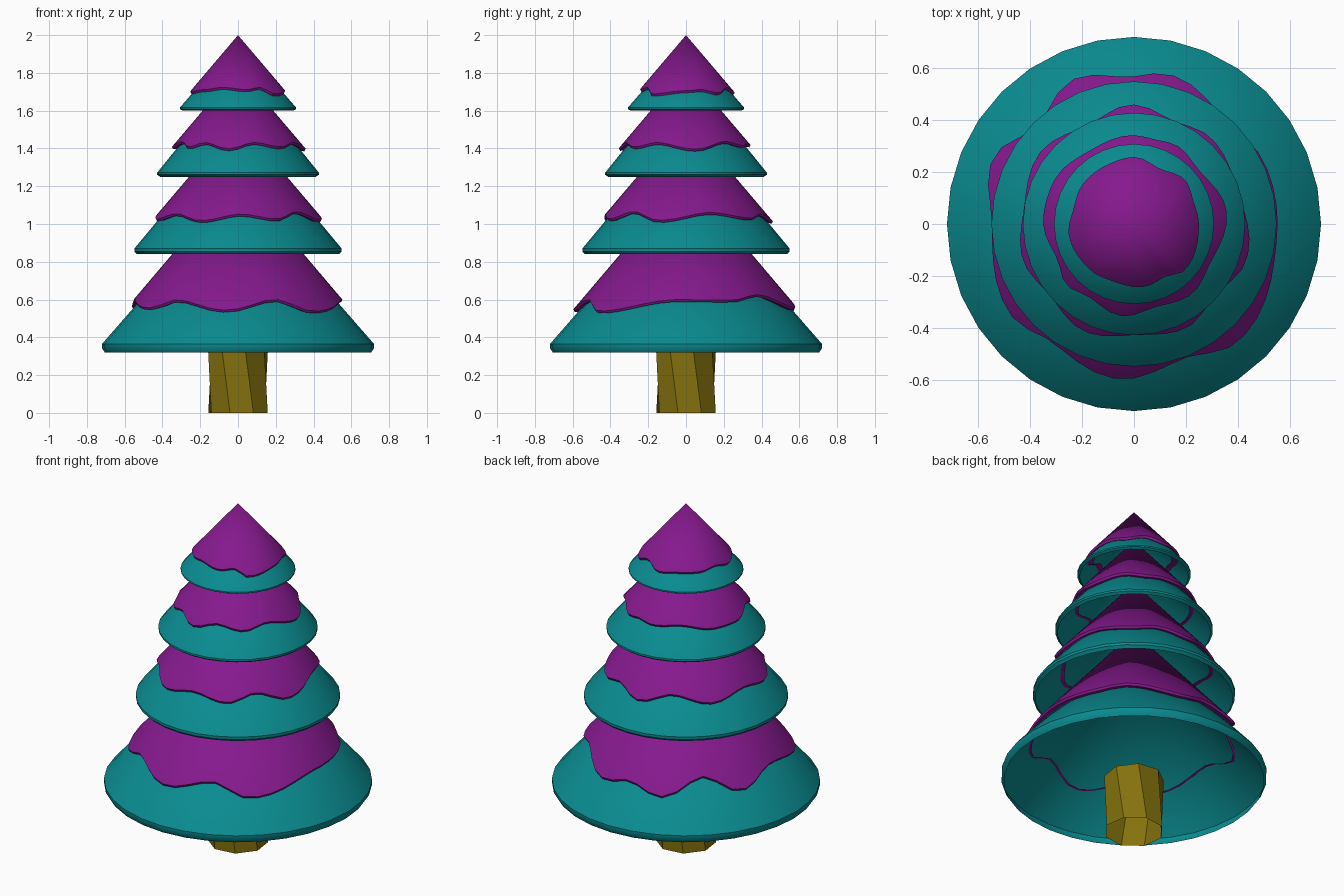
import bpy, bmesh
from math import sin, cos, pi, radians

if "Cube" in bpy.data.objects:
    bpy.data.objects.remove(bpy.data.objects["Cube"])

SEG = 32


def material(name, rgb):
    m = bpy.data.materials.new(name)
    m.diffuse_color = (*rgb, 1)
    m.use_nodes = True
    m.node_tree.nodes["Principled BSDF"].inputs["Base Color"].default_value = m.diffuse_color
    return m


TEAL = material("teal", (0.003, 0.26, 0.28))
PURPLE = material("purple", (0.235, 0.01, 0.27))
WOOD = material("wood", (0.23, 0.165, 0.004))


def loft(name, rings, mat, start=None, smooth=True):
    """Skin rings of points; start is the height of a closing tip."""
    bm = bmesh.new()
    loops = [[bm.verts.new(p) for p in ring] for ring in rings]
    n = len(loops[0])
    for a, b in zip(loops, loops[1:]):
        for i in range(n):
            j = (i + 1) % n
            bm.faces.new((a[i], b[i], b[j], a[j]))
    if start is not None:
        v = bm.verts.new((0, 0, start))
        for i in range(n):
            bm.faces.new((v, loops[0][i], loops[0][(i + 1) % n]))
    me = bpy.data.meshes.new(name)
    bm.to_mesh(me)
    bm.free()
    me.materials.append(mat)
    ob = bpy.data.objects.new(name, me)
    bpy.context.collection.objects.link(ob)
    if smooth:
        bpy.ops.object.select_all(action='DESELECT')
        bpy.context.view_layer.objects.active = ob
        ob.select_set(True)
        bpy.ops.object.shade_smooth_by_angle(angle=radians(35))
    return ob


def circle(r, z, n=SEG, offset=0.0):
    return [(r * cos(offset + 2 * pi * i / n), r * sin(offset + 2 * pi * i / n), z)
            for i in range(n)]


def edge_radius(wave, deg):
    """Ease between the (angle, radius) peaks and dips of a wavy edge."""
    pts = [(wave[-1][0] - 360, wave[-1][1])] + wave + [(wave[0][0] + 360, wave[0][1])]
    for (a, ra), (b, rb) in zip(pts, pts[1:]):
        if a <= deg <= b:
            t = (1 - cos(pi * (deg - a) / (b - a))) / 2
            return ra + (rb - ra) * t


def wavy(wave, apex, dr=0.0, dz=0.0, n=48):
    pts = []
    for i in range(n):
        r = edge_radius(wave, 360 * i / n)
        t = 2 * pi * i / n
        pts.append(((r + dr) * cos(t), (r + dr) * sin(t), apex - r / 0.85 + dz))
    return pts


# Trunk: open, slightly twisted octagon
loft("trunk", [circle(0.163, 0.335, 8, radians(-76.4)),
               circle(0.163, 0, 8, radians(-60))], WOOD, smooth=False)

# Peaks and dips of each cap edge
WAVES = [
    [(26, .555), (45, .53), (77, .592), (92, .567), (112, .605), (135, .53), (155, .60),
     (180, .547), (218, .59), (234, .554), (264, .60), (291, .552), (311, .605), (355, .553)],
    [(18, .42), (50, .445), (68, .425), (91, .46), (115, .42), (143, .455), (172, .428),
     (198, .45), (220, .425), (245, .456), (272, .427), (297, .449), (318, .415), (342, .455)],
    [(8, .36), (40, .325), (62, .345), (75, .335), (92, .342), (120, .33), (150, .35),
     (178, .35), (205, .325), (222, .35), (238, .33), (262, .358), (285, .33), (310, .35), (332, .33)],
    [(0, .25), (20, .245), (40, .26), (65, .235), (90, .258), (115, .25), (143, .25),
     (165, .24), (190, .255), (225, .245), (250, .235), (280, .245), (300, .235), (318, .265)],
]

# Tiers: rim radius, bottom z, rim height, branch apex, cap apex
TIERS = [
    (0.72, 0.32, 0.045, 1.19, 1.25),
    (0.549, 0.84, 0.030, 1.53, 1.555),
    (0.428, 1.25, 0.022, 1.80, 1.82),
    (0.308, 1.60, 0.016, 1.97, 2.00),
]

for k, ((R, z, h, apex, cap_apex), wave) in enumerate(zip(TIERS, WAVES), 1):
    # Hollow branch skirt with a short rounded rim
    loft(f"branch_tier_{k}",
         [circle(R, z + h), circle(R, z + h * 0.5), circle(R - 0.015, z)],
         TEAL, start=apex)
    # Wavy cap over the skirt, with a thin lip turned under
    loft(f"cap_{k}",
         [wavy(wave, cap_apex), wavy(wave, cap_apex, -0.006, -0.012),
          wavy(wave, cap_apex, -0.045, -0.006)], PURPLE, start=cap_apex)
